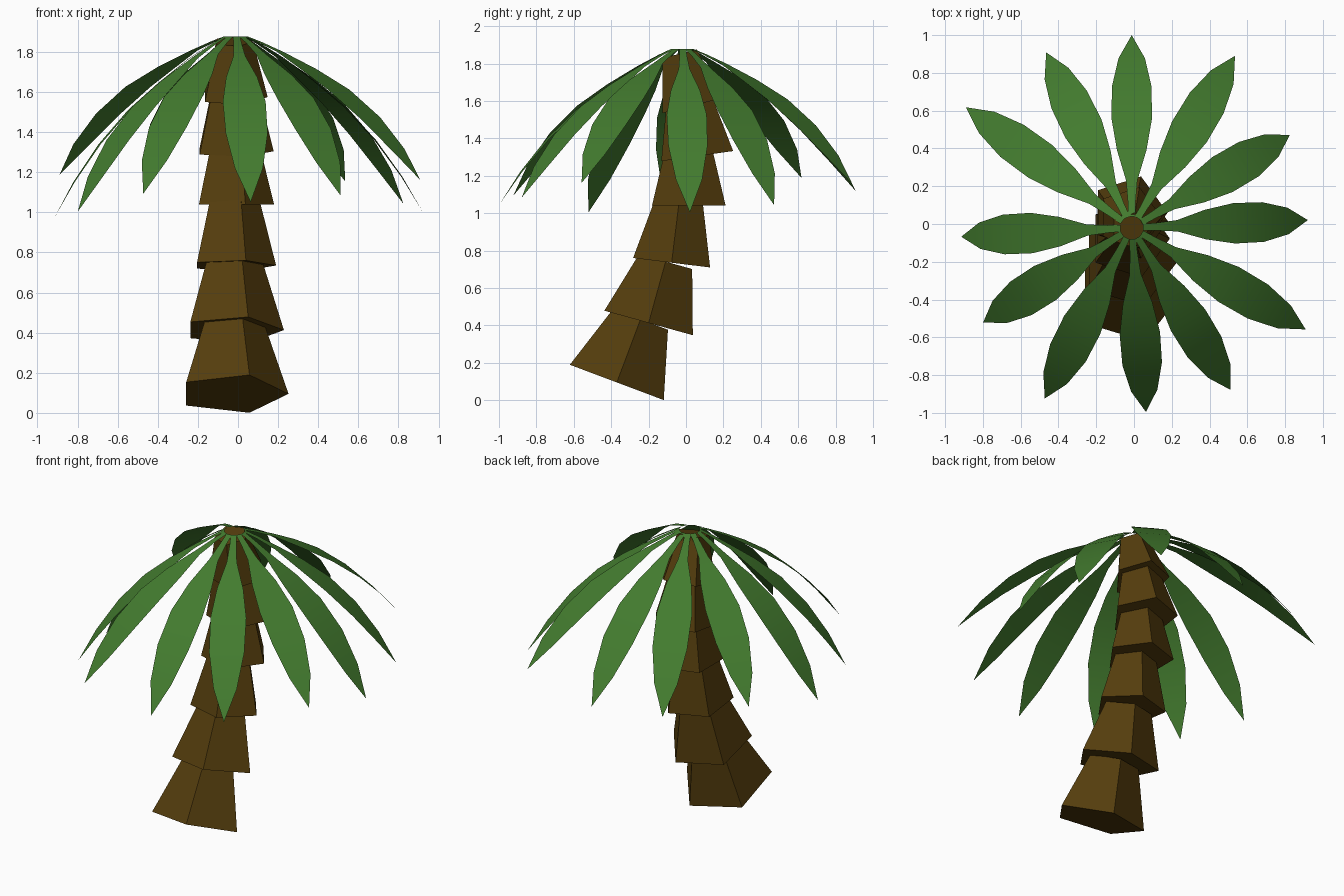
import bpy, bmesh
from math import radians, sin, cos, pi
from mathutils import Vector, Matrix

cube = bpy.data.objects.get("Cube")
if cube:
    bpy.data.objects.remove(cube, do_unlink=True)


def material(name, rgb):
    m = bpy.data.materials.new(name)
    m.use_nodes = True
    m.diffuse_color = (*rgb, 1)
    m.node_tree.nodes["Principled BSDF"].inputs["Base Color"].default_value = (*rgb, 1)
    return m


def make_object(name, bm, mat, smooth):
    me = bpy.data.meshes.new(name)
    for f in bm.faces:
        f.smooth = smooth
    bm.to_mesh(me)
    bm.free()
    me.materials.append(mat)
    ob = bpy.data.objects.new(name, me)
    bpy.context.collection.objects.link(ob)
    return ob


brown = material("bark_brown", (0.09, 0.047, 0.004))
green = material("frond_green", (0.056, 0.2, 0.028))

# Trunk: stacked five-sided tapering segments that bend as they rise
# base y, base z, lean in degrees, base radius, top radius, height
SEGMENTS = [
    (-0.37, 0.095, 20.6, 0.282, 0.165, 0.36),
    (-0.20, 0.413, 15.5, 0.258, 0.155, 0.34),
    (-0.077, 0.735, 7, 0.218, 0.135, 0.33),
    (0.015, 1.04, 0, 0.207, 0.135, 0.29),
    (0.06, 1.305, -8, 0.204, 0.13, 0.30),
    (0.035, 1.575, -14, 0.173, 0.1, 0.285),
]
for i, (y, z, lean, r1, r2, h) in enumerate(SEGMENTS):
    bm = bmesh.new()
    place = (Matrix.Translation((-0.03 + 0.001 * i, y, z))
             @ Matrix.Rotation(radians(-lean), 4, 'X')
             @ Matrix.Translation((0, 0, h / 2)))
    rings = []
    for r, zz in ((r1, -h / 2), (r2, h / 2)):
        rings.append([bm.verts.new(place @ Vector((r * cos(k * 2 * pi / 5),
                                                   r * sin(k * 2 * pi / 5), zz)))
                      for k in range(5)])
    low, top = rings
    for k in range(5):
        n = (k + 1) % 5
        bm.faces.new((low[k], low[n], top[n], top[k]))
    bm.faces.new(low[::-1])
    bm.faces.new(top)
    make_object(f"trunk_segment_{i + 1}", bm, brown, False)

# Frond outline: distance along, upward bulge, half width
LENGTH = 1.235
OUTLINE = [(0, 0, 0.018), (0.06, 0.022, 0.02), (0.165, 0.052, 0.03),
           (0.315, 0.077, 0.078), (0.477, 0.094, 0.107), (0.66, 0.085, 0.105),
           (0.84, 0.05, 0.07)]


def frond(name, heading, droop):
    bm = bmesh.new()
    d = radians(droop)
    turn = (Matrix.Translation((-0.012, -0.02, 1.877))
            @ Matrix.Rotation(radians(heading), 4, 'Z'))

    def point(s, bulge, side):
        along = s * LENGTH
        return bm.verts.new(turn @ Vector((0.06 + along * cos(d) + bulge * sin(d), side,
                                           bulge * cos(d) - along * sin(d))))

    rows = [(point(s, b, -w), point(s, b, w)) for s, b, w in OUTLINE]
    for (a, b), (c, e) in zip(rows, rows[1:]):
        bm.faces.new((a, c, e, b))
    tip = point(1, 0, 0)
    bm.faces.new((rows[-1][0], tip, rows[-1][1]))
    make_object(name, bm, green, True)


# Crown: a ring of fronds, each with its own heading and droop
FRONDS = [(2.5, 45), (30.4, 42.5), (59, 35.8), (90, 39), (116, 38), (144, 33.9),
          (183, 46.9), (212.5, 45), (243, 39.4), (274.4, 42), (301.4, 40), (329.7, 35.4)]
for i, (heading, droop) in enumerate(FRONDS):
    frond(f"frond_{i + 1}", heading, droop)
